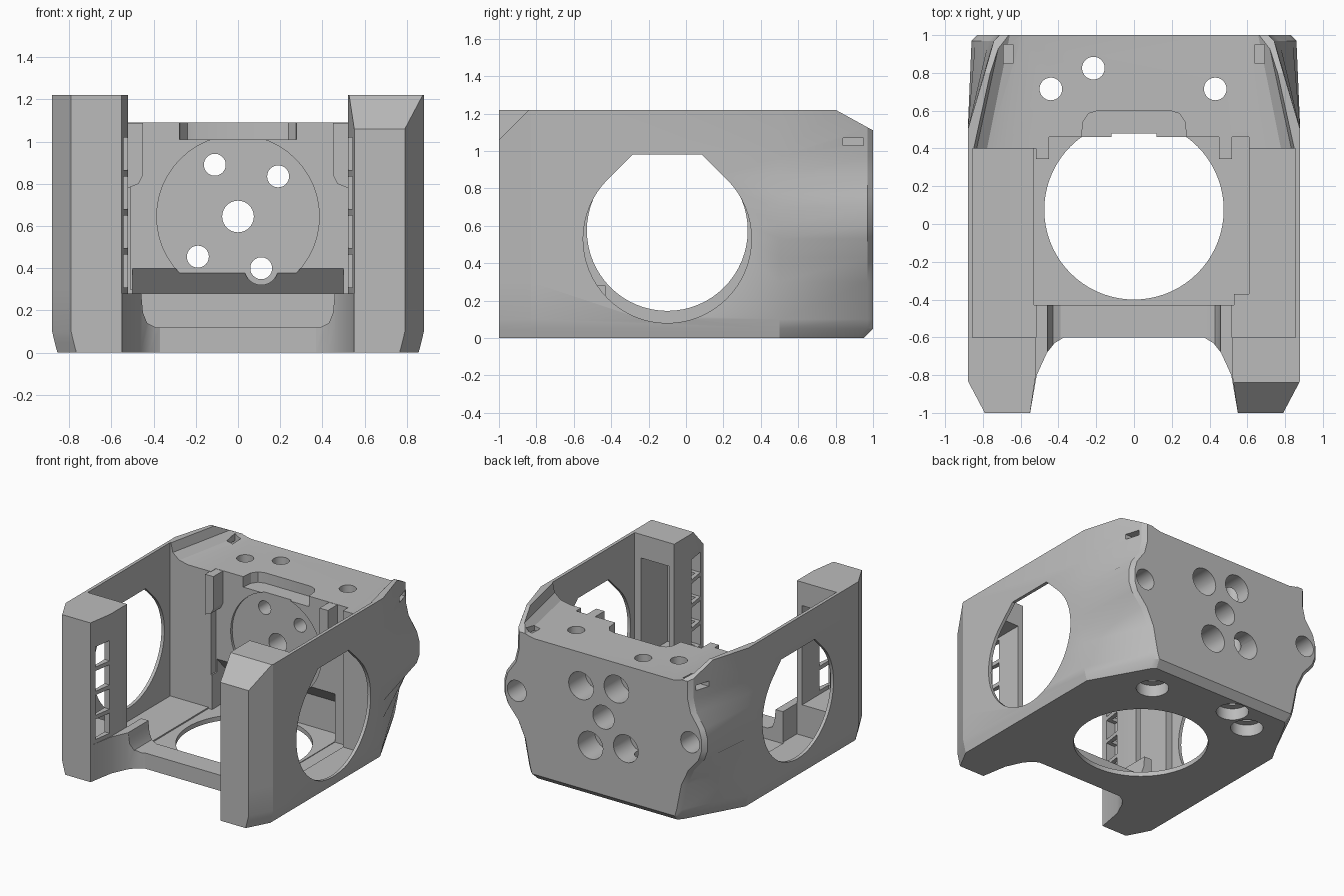
import bpy, bmesh, math

cube = bpy.data.objects.get("Cube")
if cube:
    bpy.data.objects.remove(cube, do_unlink=True)

grey = bpy.data.materials.new("plain grey")
grey.use_nodes = True
grey.diffuse_color = (0.5, 0.5, 0.5, 1)
grey.node_tree.nodes["Principled BSDF"].inputs["Base Color"].default_value = (0.5, 0.5, 0.5, 1)


def loft(name, rings):
    """Closed solid through rings of equal point count."""
    bm = bmesh.new()
    loops = [[bm.verts.new(p) for p in ring] for ring in rings]
    n = len(loops[0])
    for lo, hi in zip(loops, loops[1:]):
        for i in range(n):
            j = (i + 1) % n
            bm.faces.new((lo[i], lo[j], hi[j], hi[i]))
    bm.faces.new(loops[0][::-1])
    bm.faces.new(loops[-1])
    bmesh.ops.recalc_face_normals(bm, faces=bm.faces)
    mesh = bpy.data.meshes.new(name)
    bm.to_mesh(mesh)
    bm.free()
    obj = bpy.data.objects.new(name, mesh)
    bpy.context.collection.objects.link(obj)
    mesh.materials.append(grey)
    return obj


def prism(axis, pts, a, b, name="cutter"):
    """Extrude a 2D outline along an axis from a to b."""
    place = {"x": lambda u, v, w: (w, u, v),
             "y": lambda u, v, w: (u, w, v),
             "z": lambda u, v, w: (u, v, w)}[axis]
    return loft(name, [[place(u, v, w) for u, v in pts] for w in (a, b)])


def box(x0, x1, y0, y1, z0, z1, name="cutter"):
    return prism("z", [(x0, y0), (x1, y0), (x1, y1), (x0, y1)], z0, z1, name)


def arc(u, v, r, start=0, end=360, n=48):
    steps = n if end - start == 360 else n + 1
    angles = [math.radians(start + (end - start) * i / n) for i in range(steps)]
    return [(u + r * math.cos(t), v + r * math.sin(t)) for t in angles]


def mirrored(half):
    return half + [(-x, y) for x, y in reversed(half)]


def combine(target, tool, operation="DIFFERENCE"):
    mod = target.modifiers.new("combine", "BOOLEAN")
    mod.operation = operation
    mod.solver = "EXACT"
    mod.object = tool
    bpy.context.view_layer.objects.active = target
    bpy.ops.object.modifier_apply(modifier=mod.name)
    bpy.data.objects.remove(tool, do_unlink=True)


# Outer shell: height, edge inset, half width at the back, back y
levels = [(0, .025, .62, .95), (.05, .012, .635, 1), (.1, 0, .65, 1), (.3, 0, .69, 1),
          (.43, 0, .75, 1), (.53, 0, .835, 1), (.6, 0, .86, 1), (.7, 0, .86, 1),
          (.77, 0, .84, 1), (.87, 0, .77, 1), (.97, 0, .745, 1), (1.22, 0, .74, 1)]
rings = []
for z, inset, back, y in levels:
    half = [(.79 - inset, -1), (.88 - inset, -.83), (.88 - inset, .5),
            (back, y - .03), (back - .03, y)]
    rings.append([(px, py, z) for px, py in mirrored(half)])
frame = loft("camera_cage_frame", rings)
frame.name = "main_frame"

# Main bay, stepped back face and undercut below the mounting plate
combine(frame, box(-.855, .855, -.6, .4, .28, 1.4))
combine(frame, box(-.51, .51, .3, .46, .3, 1.4))
for s in (-1, 1):
    combine(frame, box(min(s * .52, s * .855), max(s * .52, s * .855), -.6, .4, .045, .3))
combine(frame, box(-.53, .53, -.43, .4, .035, .3))
combine(frame, prism("x", [(.3, .035), (.57, .035), (.57, .28), (.46, .4), (.3, .4)], -.5, .5))
combine(frame, box(.5, .61, -.37, .46, .03, 1.4))

# Open front with a curved lower crossbar
combine(frame, prism("z", mirrored([(.555, -1.03), (.515, -.8), (.46, -.68), (.42, -.63), (.37, -.6)]), -.1, .29))
combine(frame, prism("z", mirrored([(.555, -1.03), (.52, -.8), (.52, -.59)]), .28, 1.4))
combine(frame, prism("y", mirrored([(.46, .3), (.45, .19), (.43, .14), (.39, .12)]), -.85, -.42))

# Sunken top deck with curved sides, and sloped rear corners
deck = [(.70, 1.09), (.78, 1.105), (.835, 1.15), (.855, 1.24)]
combine(frame, loft("cutter", [
    [(x, .39, z) for x, z in mirrored(deck)],
    [(x * .83, 1.05, z) for x, z in mirrored(deck)]]))
combine(frame, prism("x", [(.8, 1.22), (1.1, 1.055), (1.1, 1.4), (.8, 1.4)], -1, 1))
combine(frame, prism("x", [(-1.1, .96), (-.76, 1.3), (-1.1, 1.3)], .4, 1))

# Shallow tray on the top deck
combine(frame, prism("z", mirrored([(.28, .44), (.27, .54), (.24, .585), (.19, .6)]), 1.01, 1.2))

# Round recess in the mounting plate, with one boss over its lower edge
combine(frame, prism("y", arc(0, .645, .385), .4, .48))
combine(frame, prism("y", arc(.11, .40, .08, n=32), .478, .62, "boss"), "UNION")

# Mounting holes through the back, wide from the rear
for x, z, r, wide in [(0, .645, .075, .09), (-.11, .89, .052, .105), (.19, .835, .052, .105),
                      (-.19, .455, .052, .105), (.11, .40, .052, .105)]:
    combine(frame, prism("y", arc(x, z, r, n=32), .4, 1.1))
    combine(frame, prism("y", arc(x, z, wide, n=32), .8, 1.1))
for s in (-1, 1):
    combine(frame, prism("y", arc(s * .735, .65, .08, n=32), .7, 1.1))

# Vertical holes through the back block, wide from below
for x, y in [(-.44, .715), (-.215, .825), (.43, .715)]:
    combine(frame, prism("z", arc(x, y, .06, n=32), -.1, 1.3))
    combine(frame, prism("z", arc(x, y, .115, n=32), -.1, .09))

# Large floor opening
combine(frame, prism("z", arc(0, .075, .475, n=72), -.1, .12))

# Flat-topped round openings in the side walls
for s, z, r in [(1, .53, .45), (-1, .575, .43)]:
    top = .98
    reach = r * math.sqrt(2) - (top - z)
    outline = arc(-.1, z, r, -225, 45) + [(-.1 + reach, top), (-.1 - reach, top)]
    combine(frame, prism("x", outline, min(s * .7, s), max(s * .7, s)))

for s in (-1, 1):
    def side_box(x0, x1, *rest):
        return box(min(s * x0, s * x1), max(s * x0, s * x1), *rest)
    # Hollow posts with a ladder of slots on the inner side
    combine(frame, side_box(.565, .8, -.92, -.58, .28, 1.04))
    for i in range(4):
        z = .31 + i * .185
        combine(frame, side_box(.45, .62, -.95, -.81, z, z + .155))
    # Small strap slots at the rear corners
    combine(frame, side_box(.64, .69, .85, .95, 1.04, 1.4))
    combine(frame, side_box(.64, 1, .84, .95, 1.03, 1.07))
    # Locating ribs beside the mounting plate
    combine(frame, prism("y", [(s * .52, .78), (s * .47, .8), (s * .45, .84), (s * .45, 1.088), (s * .52, 1.088)],
                         .345, .47, "rib"), "UNION")

bpy.ops.object.select_all(action="DESELECT")
frame.select_set(True)
bpy.context.view_layer.objects.active = frame
bpy.ops.object.shade_smooth_by_angle(angle=math.radians(25))
